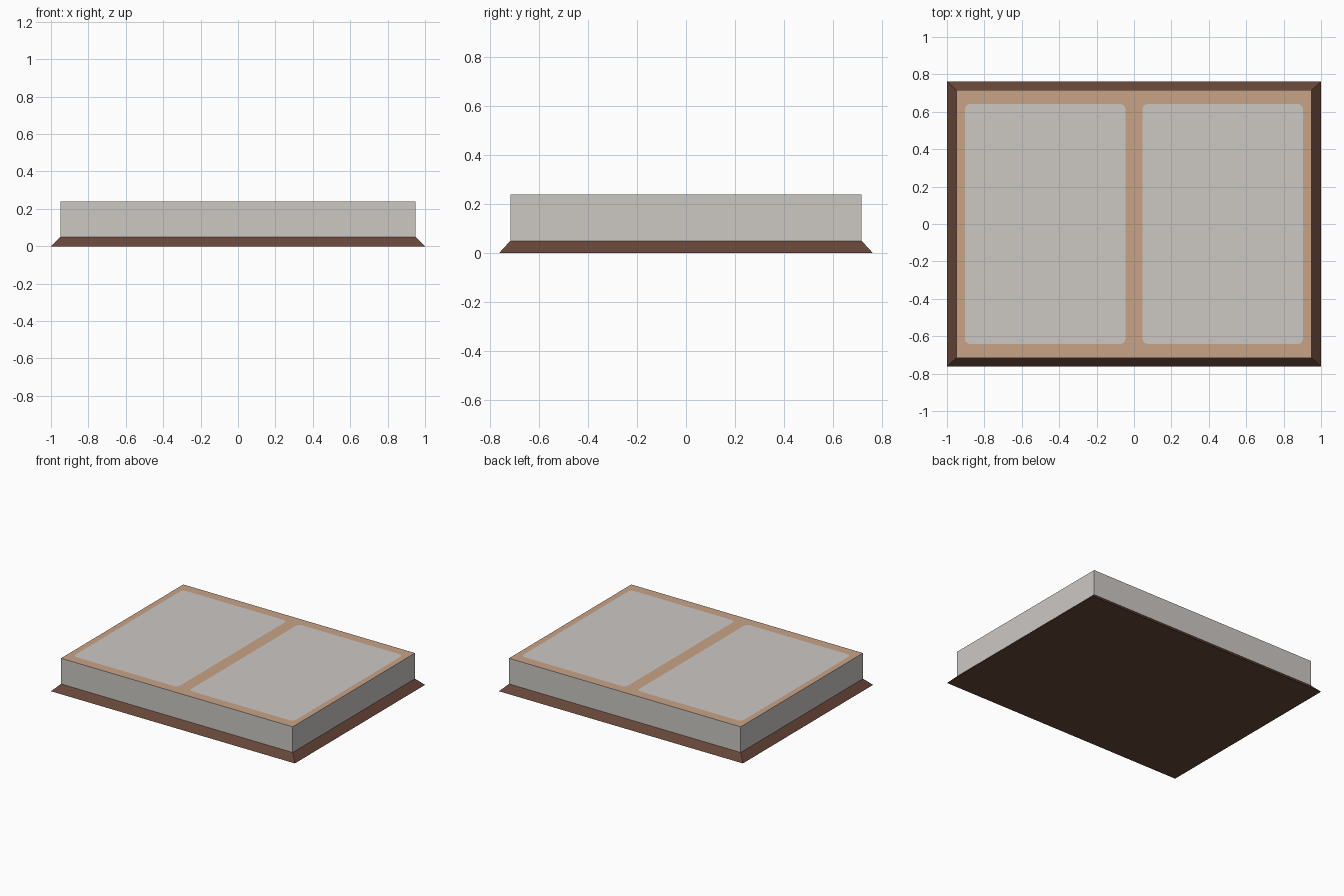
import bpy, bmesh, math

if "Cube" in bpy.data.objects:
    bpy.data.objects.remove(bpy.data.objects["Cube"])


def srgb(r, g, b):
    def lin(c):
        c /= 255
        return c / 12.92 if c <= 0.04045 else ((c + 0.055) / 1.055) ** 2.4
    return (lin(r), lin(g), lin(b), 1.0)


def material(name, rgb):
    m = bpy.data.materials.new(name)
    m.diffuse_color = srgb(*rgb)
    m.use_nodes = True
    m.node_tree.nodes["Principled BSDF"].inputs["Base Color"].default_value = m.diffuse_color
    return m


brown = material("dark_brown", (104, 71, 57))
grey = material("pale_grey", (204, 200, 196))
tan = material("tan", (200, 163, 134))

HX, HY = 0.95, 0.716          # half size of the block
Z_BASE, Z_TOP = 0.05, 0.24


def make_object(name, bm, mats):
    me = bpy.data.meshes.new(name)
    bm.to_mesh(me)
    bm.free()
    for m in mats:
        me.materials.append(m)
    ob = bpy.data.objects.new(name, me)
    bpy.context.collection.objects.link(ob)
    return ob


def rect_ring(bm, hx, hy, z):
    return [bm.verts.new((sx * hx, sy * hy, z))
            for sx, sy in ((-1, -1), (1, -1), (1, 1), (-1, 1))]


def walls(bm, low, high):
    n = len(low)
    for i in range(n):
        j = (i + 1) % n
        bm.faces.new((low[i], low[j], high[j], high[i]))


def rounded_ring(bm, cx, hx, hy, r, z, steps=5):
    ring = []
    for k, (sx, sy) in enumerate(((1, 1), (-1, 1), (-1, -1), (1, -1))):
        for s in range(steps + 1):
            a = math.pi / 2 * (k + s / steps)
            ring.append(bm.verts.new((cx + sx * (hx - r) + r * math.cos(a),
                                      sy * (hy - r) + r * math.sin(a), z)))
    return ring


# Bevelled base slab
bm = bmesh.new()
low = rect_ring(bm, 1.0, 0.762, 0)
walls(bm, low, rect_ring(bm, HX, HY, Z_BASE))
bm.faces.new(low[::-1])
make_object("base", bm, [brown])

# Block: grey walls, tan top with two grey rounded panels cut in
bm = bmesh.new()
top = rect_ring(bm, HX, HY, Z_TOP)
walls(bm, rect_ring(bm, HX, HY, Z_BASE), top)
edges = [bm.edges.get((top[i], top[(i + 1) % 4])) for i in range(4)]
for side in (-1, 1):
    panel = bm.faces.new(rounded_ring(bm, side * 0.475, 0.429, 0.642, 0.03, Z_TOP))
    edges += list(panel.edges)
filled = bmesh.ops.triangle_fill(bm, edges=edges, use_beauty=True, normal=(0, 0, 1))
for f in filled["geom"]:
    if isinstance(f, bmesh.types.BMFace):
        f.material_index = 1
        f.normal_update()
        if f.normal.z < 0:
            f.normal_flip()
make_object("block", bm, [grey, tan])
